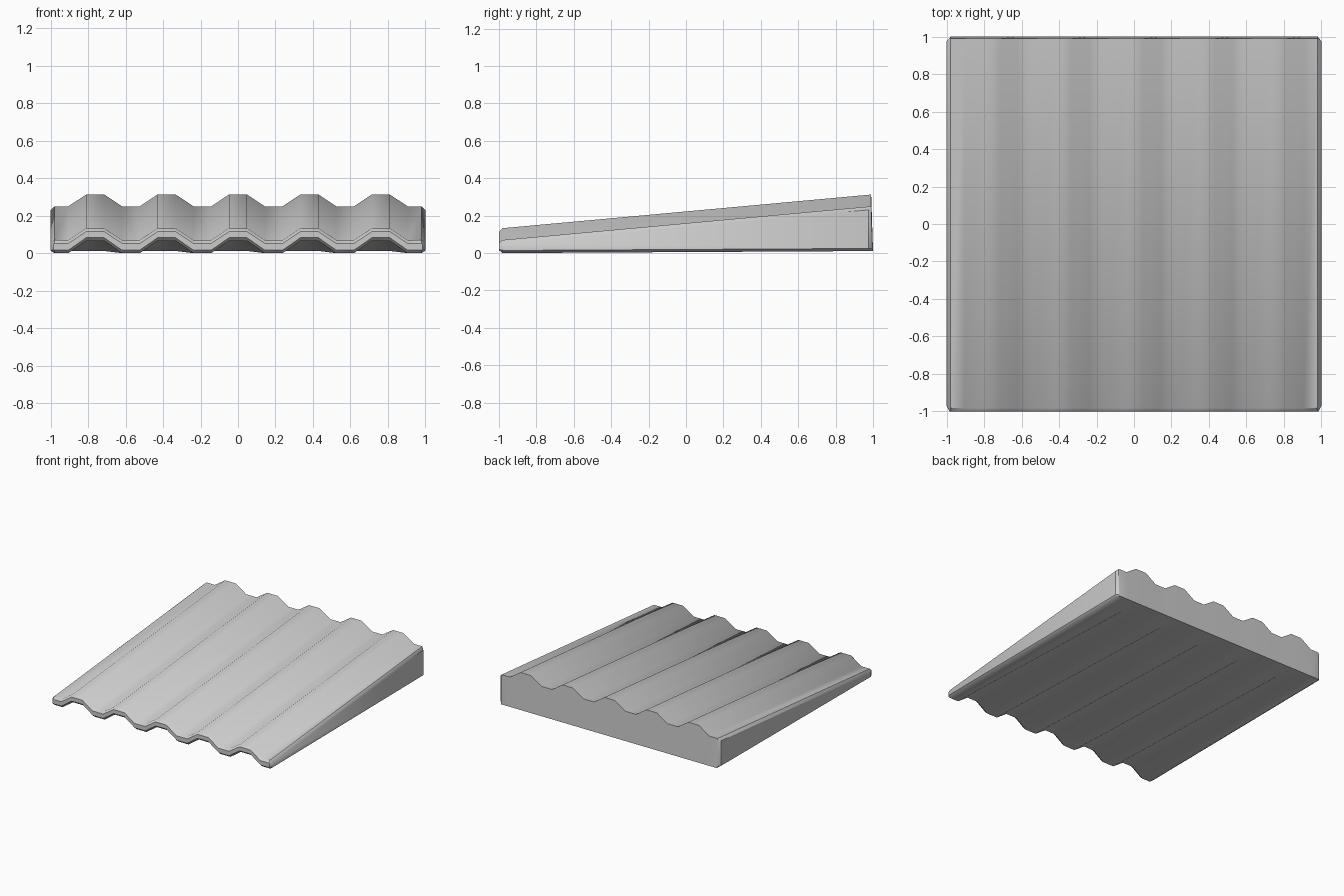
import bpy, bmesh, math

if "Cube" in bpy.data.objects:
    bpy.data.objects.remove(bpy.data.objects["Cube"])

# corrugation profile: (x, height factor) for five flat-topped ridges
PERIOD, CREST, FOOT = 0.381, 0.048, 0.143
profile = [(-0.98, 0)]
for k in range(-2, 3):
    c = k * PERIOD
    profile += [(c - FOOT, 0), (c - CREST, 1), (c + CREST, 1), (c + FOOT, 0)]
profile.append((0.98, 0))
N = len(profile)


def top_z(y, h):
    return 0.07 + 0.18 * (y + 0.98) / 1.97 + 0.063 * h


def bottom_z(y, h):
    t = (y + 0.98) / 1.98
    return 0.066 * h * (1 - t) + 0.011 * t


def ring(bm, y_top, y_side, y_bottom, side_x, inset):
    """Closed cross-section: corrugated top, chamfered sides, underside."""
    edge_x = min(0.98, side_x - 0.002)
    fit = lambda x: max(-edge_x, min(edge_x, x))
    zt, zb = top_z(max(y_top, -0.98), 0), bottom_z(max(y_bottom, -0.98), 0)
    hi = zt - max(0.018, inset + 0.003)
    lo = zb + max(0.014, inset + 0.001)
    pts = [(fit(x), y_top, top_z(max(y_top, -0.98), h) - inset) for x, h in profile]
    pts += [(side_x, y_side, hi), (side_x, y_side, lo)]
    pts += [(fit(x), y_bottom, bottom_z(max(y_bottom, -0.98), h) + inset * 0.9)
            for x, h in reversed(profile)]
    pts += [(-side_x, y_side, lo), (-side_x, y_side, hi)]
    return [bm.verts.new(p) for p in pts]


def cap(bm, r):
    """Fill a cross-section with vertical strips."""
    M = len(r)
    for i in range(N - 1):
        bm.faces.new((r[i], r[i + 1], r[2 * N - i], r[2 * N + 1 - i]))
    bm.faces.new((r[N - 1], r[N], r[N + 1], r[N + 2]))
    bm.faces.new((r[0], r[2 * N + 1], r[M - 2], r[M - 1]))


bm = bmesh.new()
rings = [
    ring(bm, -1.0, -1.0, -1.0, 0.985, 0.018),      # front lip
    ring(bm, -0.982, -0.97, -0.982, 1.0, 0.0),     # front chamfer
    ring(bm, 0.975, 0.975, 0.975, 1.0, 0.0),       # back corner chamfer
    ring(bm, 0.99, 0.992, 1.0, 0.984, 0.0),        # back wall
]
for a, b in zip(rings, rings[1:]):
    for i in range(len(a)):
        j = (i + 1) % len(a)
        bm.faces.new((a[i], a[j], b[j], b[i]))
cap(bm, rings[0])
cap(bm, rings[-1])
bmesh.ops.recalc_face_normals(bm, faces=bm.faces)

mesh = bpy.data.meshes.new("corrugated_roof_slope")
bm.to_mesh(mesh)
bm.free()
roof = bpy.data.objects.new("corrugated_roof_slope", mesh)
bpy.context.collection.objects.link(roof)

# smooth ridges, crisp chamfers
bpy.context.view_layer.objects.active = roof
roof.select_set(True)
bpy.ops.object.shade_smooth_by_angle(angle=math.radians(38))
